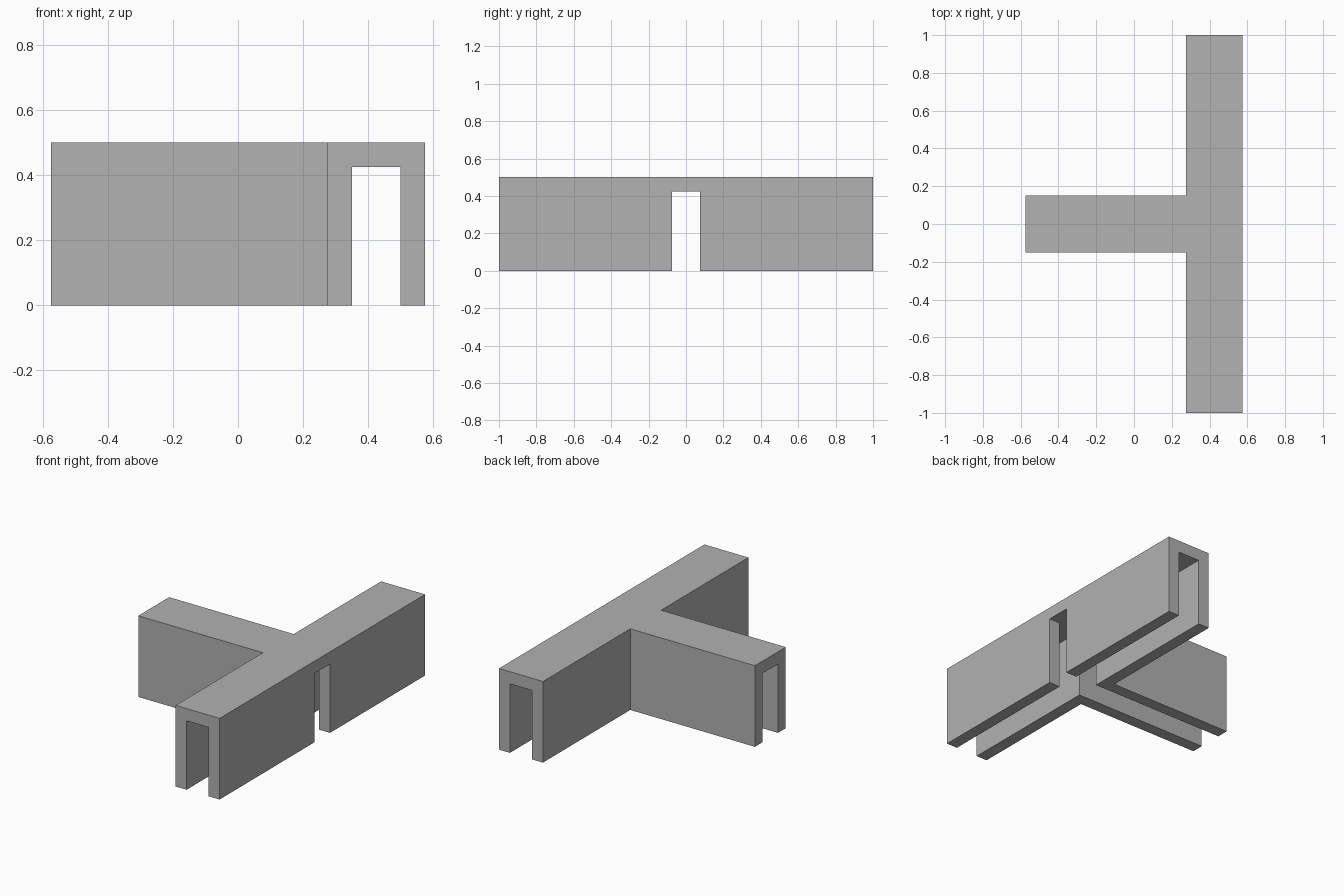
import bpy
import bmesh

cube = bpy.data.objects.get("Cube")
if cube:
    bpy.data.objects.remove(cube, do_unlink=True)

HEIGHT, ROOF = 0.5, 0.425      # overall height, underside of the top slab
LEFT, RIGHT = -0.575, 0.575
OUTER, INNER = 0.15, 0.075     # half widths of an arm and of its channel
SPINE = RIGHT - OUTER          # centre line of the long bar

grey = bpy.data.materials.new("plain_grey")
grey.use_nodes = True
colour = (0.445, 0.445, 0.445, 1)
grey.diffuse_color = colour
grey.node_tree.nodes["Principled BSDF"].inputs["Base Color"].default_value = colour


def prism(name, outline, bottom, top):
    """Extrude a floor-plan outline upward into a closed solid."""
    bm = bmesh.new()
    base = bm.faces.new([bm.verts.new((x, y, bottom)) for x, y in outline])
    result = bmesh.ops.extrude_face_region(bm, geom=[base], use_keep_orig=True)
    for v in result["geom"]:
        if isinstance(v, bmesh.types.BMVert):
            v.co.z = top
    bmesh.ops.recalc_face_normals(bm, faces=bm.faces)
    mesh = bpy.data.meshes.new(name)
    bm.to_mesh(mesh)
    bm.free()
    mesh.materials.append(grey)
    obj = bpy.data.objects.new(name, mesh)
    bpy.context.collection.objects.link(obj)
    return obj


def mirrored(half):
    """Complete a half outline by reflecting it across y = 0."""
    return half + [(x, -y) for x, y in reversed(half)]


# Solid T-shaped connector
body = prism("tee_connector", mirrored([
    (LEFT, OUTER), (SPINE - OUTER, OUTER), (SPINE - OUTER, 1), (RIGHT, 1)
][::-1]), 0, HEIGHT)

# Crossing channels: through both bar ends, the stem and the far wall
channel = prism("channel_cutter", mirrored([
    (LEFT - 0.1, INNER), (SPINE - INNER, INNER), (SPINE - INNER, 1.1),
    (SPINE + INNER, 1.1), (SPINE + INNER, INNER), (RIGHT + 0.1, INNER)
]), -0.1, ROOF)
channel.hide_render = True

# Cut the channels and discard the cutter
cut = body.modifiers.new("channels", "BOOLEAN")
cut.operation = "DIFFERENCE"
cut.solver = "EXACT"
cut.object = channel
bpy.context.view_layer.objects.active = body
bpy.ops.object.modifier_apply(modifier=cut.name)
bpy.data.objects.remove(channel, do_unlink=True)
